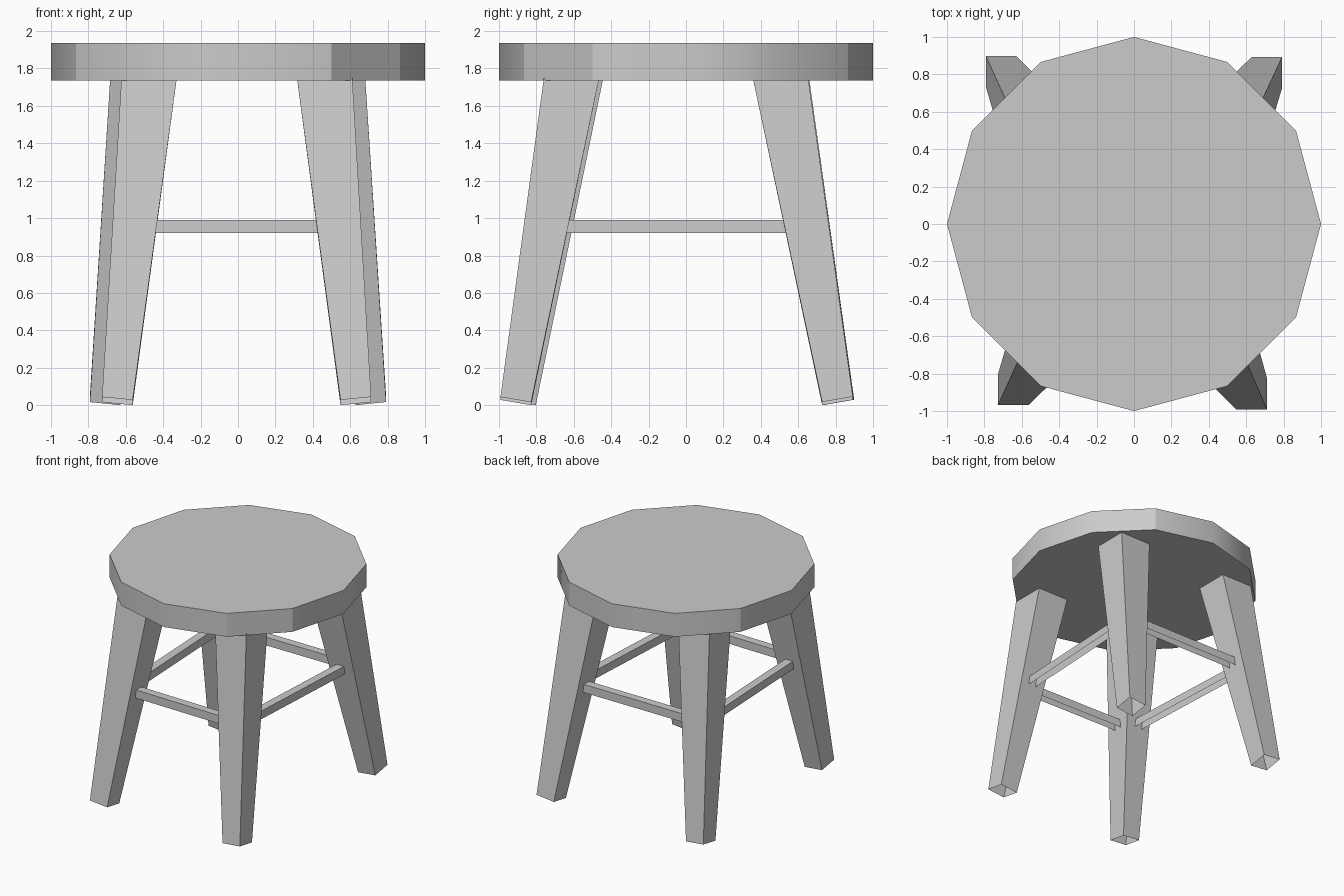
import bpy, bmesh, math
from mathutils import Vector

if "Cube" in bpy.data.objects:
    bpy.data.objects.remove(bpy.data.objects["Cube"], do_unlink=True)

# One plain grey for the whole stool
grey = bpy.data.materials.new("plain_grey")
grey.use_nodes = True
colour = (0.6, 0.6, 0.6, 1)
grey.diffuse_color = colour
grey.node_tree.nodes["Principled BSDF"].inputs["Base Color"].default_value = colour

SEAT_BOTTOM, SEAT_TOP = 1.735, 1.935
LEG_TOP = 1.75
FOOT_HALF, TOP_HALF = 0.082, 0.148
RAIL_Z, RAIL_HALF = 0.955, 0.035


def finish(name, bm):
    mesh = bpy.data.meshes.new(name)
    bm.to_mesh(mesh)
    bm.free()
    mesh.materials.append(grey)
    obj = bpy.data.objects.new(name, mesh)
    bpy.context.collection.objects.link(obj)
    return obj


# Seat: twelve-sided slab, softened around part of its rim
bm = bmesh.new()
bmesh.ops.create_cone(bm, cap_ends=True, segments=12, radius1=1, radius2=1,
                      depth=SEAT_TOP - SEAT_BOTTOM)
bmesh.ops.translate(bm, verts=bm.verts, vec=(0, 0, (SEAT_TOP + SEAT_BOTTOM) / 2))
crisp = (60, 150, 210, 300, 330)
for face in bm.faces:
    face.smooth = abs(face.normal.z) < 0.5
for edge in bm.edges:
    a, b = (v.co for v in edge.verts)
    angle = round(math.degrees(math.atan2(a.y, a.x))) % 360
    upright = abs(a.z - b.z) > 0.1
    edge.smooth = upright and angle not in crisp
finish("seat", bm)


# Legs: tapered, splayed, square to their own axis, open at the foot
def leg(name, foot, top):
    foot, top = Vector((*foot, 0)), Vector((*top, LEG_TOP))
    lean = (foot - top) / LEG_TOP
    bm = bmesh.new()
    rings = []
    for centre, half in ((foot, FOOT_HALF), (top, TOP_HALF)):
        ring = []
        for sx, sy in ((-1, -1), (1, -1), (1, 1), (-1, 1)):
            p = centre + Vector((sx, sy, 0)) * half
            if centre is foot:
                p.z = half * (lean.x * sx + lean.y * sy + abs(lean.x) + abs(lean.y))
            ring.append(bm.verts.new(p))
        rings.append(ring)
    low, high = rings
    for i in range(4):
        j = (i + 1) % 4
        bm.faces.new((low[i], low[j], high[j], high[i]))
    bm.faces.new(high)
    finish(name, bm)
    return foot.lerp(top, RAIL_Z / LEG_TOP)


front_left = leg("front_left_leg", (0.63, -0.91), (0.463, -0.612))
front_right = leg("front_right_leg", (-0.645, -0.885), (-0.475, -0.59))
back_left = leg("back_left_leg", (0.71, 0.81), (0.532, 0.505))
back_right = leg("back_right_leg", (-0.71, 0.815), (-0.535, 0.51))


# Rails: slim bars between neighbouring legs, open underneath
def rail(name, start, end):
    bm = bmesh.new()
    bmesh.ops.create_cube(bm, size=1)
    under = [f for f in bm.faces if f.normal.z < -0.5]
    bmesh.ops.delete(bm, geom=under, context="FACES_ONLY")
    along = end - start
    for v in bm.verts:
        v.co.x *= along.length
        v.co.y *= 2 * RAIL_HALF
        v.co.z *= 2 * RAIL_HALF
    obj = finish(name, bm)
    obj.location = (start + end) / 2
    obj.rotation_euler.z = math.atan2(along.y, along.x)


rail("front_rail", front_right, front_left)
rail("back_rail", back_right, back_left)
rail("left_rail", front_left, back_left)
rail("right_rail", front_right, back_right)
